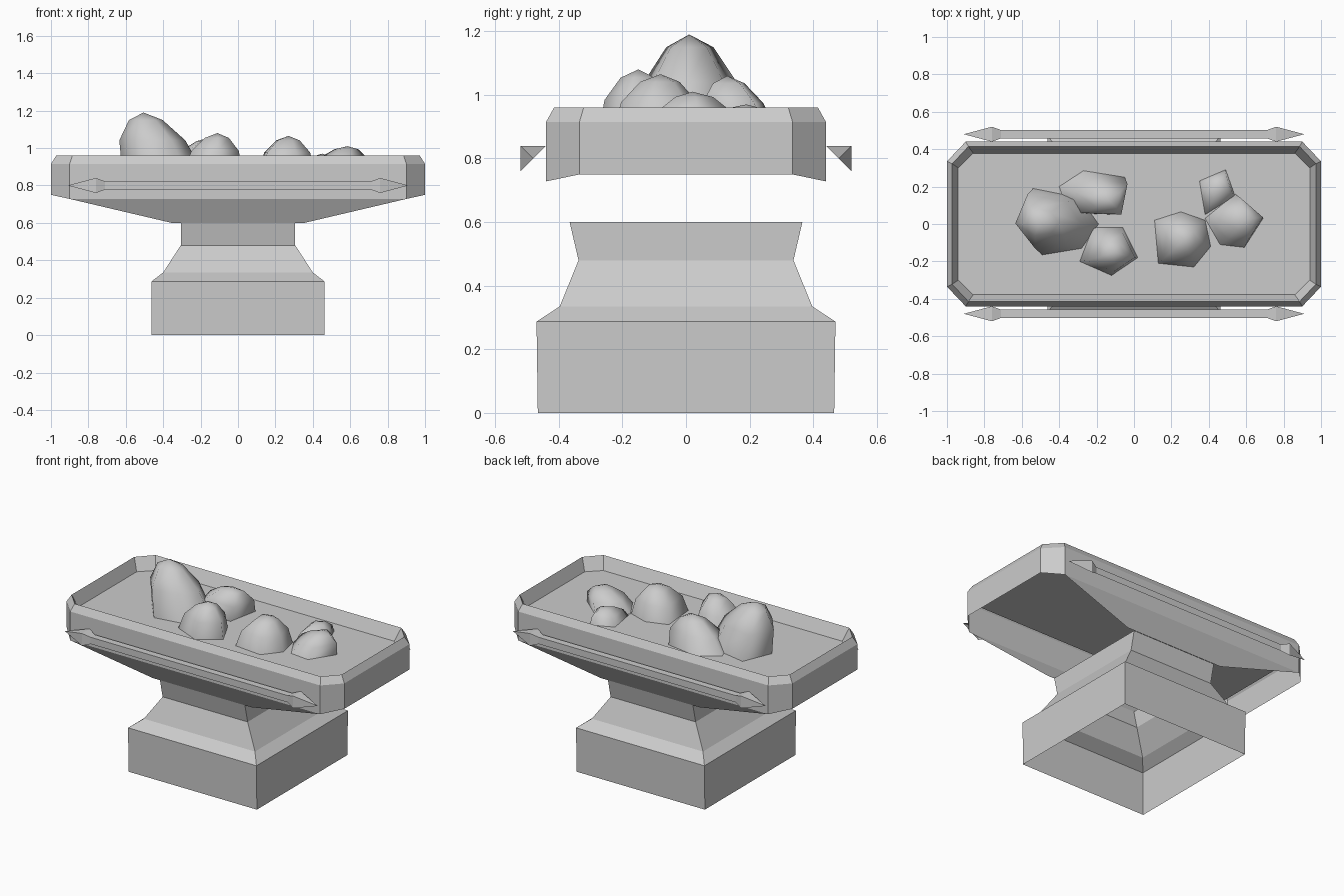
import bpy

if "Cube" in bpy.data.objects:
    bpy.data.objects.remove(bpy.data.objects["Cube"])

FLOOR = 0.88


def make(name, verts, faces):
    me = bpy.data.meshes.new(name)
    me.from_pydata(verts, [], faces)
    me.update()
    ob = bpy.data.objects.new(name, me)
    bpy.context.collection.objects.link(ob)
    return ob


def loft(name, rings, closed=True, cap=False):
    """Skin a stack of equal-length point rings."""
    n = len(rings[0])
    verts = [p for r in rings for p in r]
    faces = []
    for k in range(len(rings) - 1):
        for i in range(n if closed else n - 1):
            j = (i + 1) % n
            faces.append((k*n + i, k*n + j, (k+1)*n + j, (k+1)*n + i))
    if cap:
        faces.append(tuple(range((len(rings) - 1) * n, len(rings) * n)))
    return make(name, verts, faces)


def octagon(hx, hy, cx, cy, z_end, z_side):
    """Rectangle with cut corners, counter-clockwise."""
    q = [(hx, -cy, z_end), (hx, cy, z_end), (cx, hy, z_side), (-cx, hy, z_side)]
    return q + [(-x, -y, z) for x, y, z in q]


# Tray: outer wall, bevelled rim, sloped inner wall and floor
loft("tray", [
    octagon(1.0, 0.44, 0.90, 0.335, 0.75, 0.728),
    octagon(1.0, 0.44, 0.90, 0.335, 0.915, 0.915),
    octagon(0.972, 0.415, 0.885, 0.322, 0.96, 0.96),
    octagon(0.94, 0.378, 0.86, 0.30, FLOOR, FLOOR),
], cap=True)

# Tapered panels joining the tray's long sides to the pedestal
for s, side in ((-1, "front"), (1, "back")):
    make(side + "_panel",
         [(-0.9*s, s*0.44, 0.728), (0.9*s, s*0.44, 0.728),
          (0.355*s, s*0.368, 0.60), (-0.355*s, s*0.368, 0.60)], [(0, 1, 2, 3)])

# Pedestal: open stepped shaft
loft("pedestal", [
    [(-x, -y, z), (x, -y, z), (x, y, z), (-x, y, z)]
    for x, y, z in ((0.462, 0.466, 0), (0.462, 0.47, 0.287), (0.40, 0.397, 0.335),
                    (0.306, 0.338, 0.48), (0.306, 0.366, 0.60))])

# Side rails with pointed ends (top and outer faces only)
half = [(0.91, 0.0), (0.76, 0.04), (0.71, 0.022)]
stations = [(-x, h) for x, h in half] + half[::-1]
for s, side in ((-1, "front"), (1, "back")):
    loft(side + "_rail", [
        [(s*-x, s*(0.48 - h), 0.80 + h), (s*-x, s*(0.48 + h), 0.80 + h),
         (s*-x, s*(0.48 + h), 0.80 - h)] for x, h in stations], closed=False)


def rock(name, base, peak):
    """Smooth faceted lump rising from a base outline to a shifted peak."""
    n = len(base)
    cx = sum(p[0] for p in base) / n
    cy = sum(p[1] for p in base) / n
    px, py, pz = peak
    rings = []
    for t, sc in ((0, 1.0), (0.52, 0.82), (0.87, 0.42)):
        mx, my = cx + (px - cx)*t, cy + (py - cy)*t
        rings.append([(mx + (x - cx)*sc, my + (y - cy)*sc, FLOOR + (pz - FLOOR)*t)
                      for x, y in base])
    verts = [p for r in rings for p in r] + [peak]
    faces = [(k*n + i, k*n + (i+1) % n, (k+1)*n + (i+1) % n, (k+1)*n + i)
             for k in range(2) for i in range(n)]
    faces += [(2*n + i, 2*n + (i+1) % n, 3*n) for i in range(n)]
    ob = make(name, verts, faces)
    for p in ob.data.polygons:
        p.use_smooth = True


# Rocks lying in the tray
rock("large_rock", [(-0.62, 0), (-0.49, -0.165), (-0.28, -0.13), (-0.19, 0.0),
                    (-0.29, 0.14), (-0.54, 0.19)], (-0.505, 0.01, 1.19))
rock("front_rock", [(-0.29, -0.2), (-0.12, -0.275), (0.02, -0.18), (-0.06, -0.02),
                    (-0.22, -0.02)], (-0.11, -0.15, 1.08))
rock("back_rock", [(-0.35, 0.06), (-0.09, 0.05), (-0.05, 0.25), (-0.27, 0.285),
                   (-0.4, 0.2)], (-0.14, 0.13, 1.06))
rock("middle_rock", [(0.13, -0.21), (0.32, -0.23), (0.41, -0.12), (0.38, 0.02),
                     (0.25, 0.065), (0.11, 0.02)], (0.27, -0.08, 1.065))
rock("right_rock", [(0.46, -0.11), (0.59, -0.125), (0.69, 0.03), (0.54, 0.16),
                    (0.38, 0.03)], (0.585, 0.02, 1.01))
rock("small_rock", [(0.38, 0.05), (0.54, 0.15), (0.49, 0.29), (0.35, 0.23)],
     (0.45, 0.19, 0.97))
